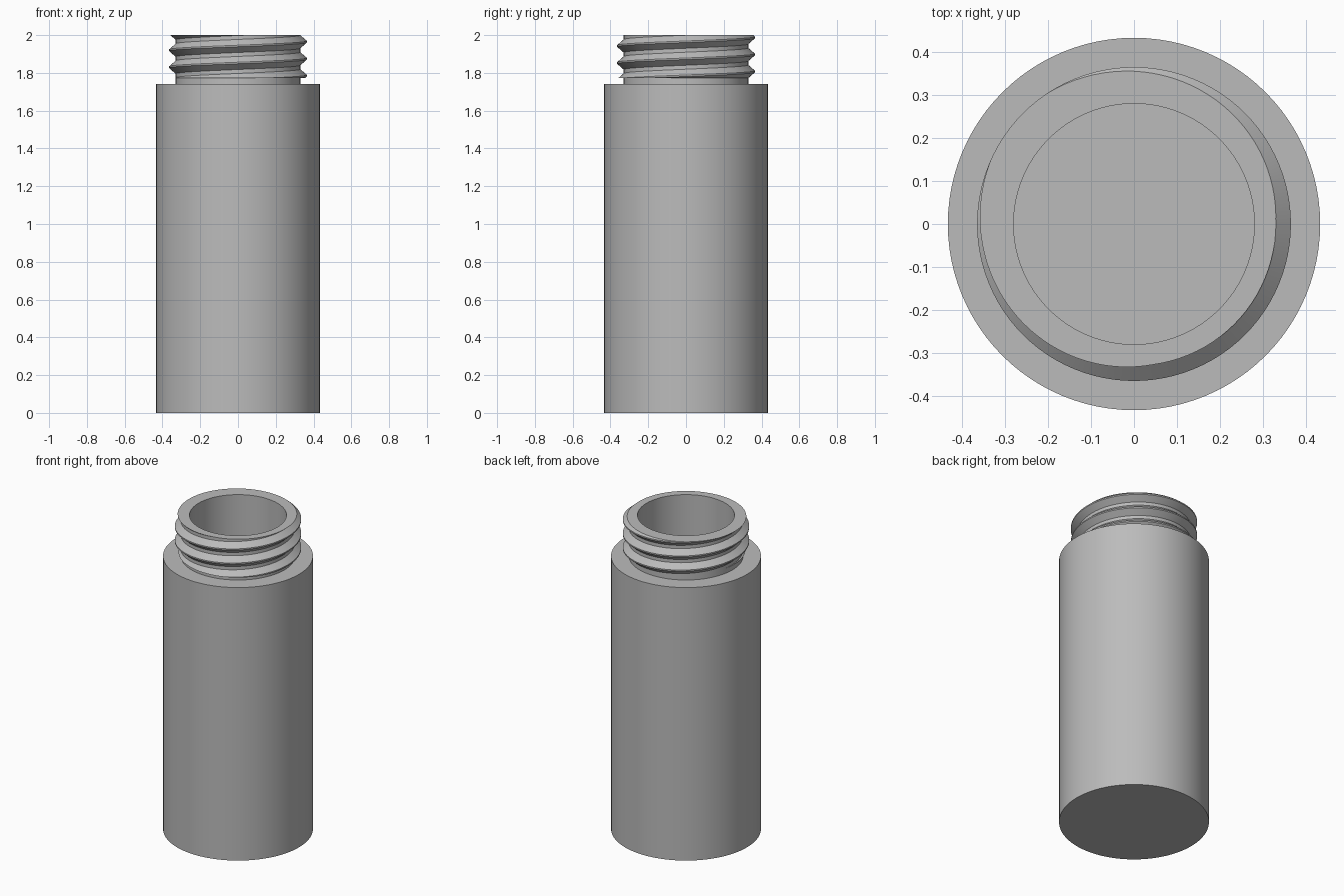
import bpy
import bmesh
from math import cos, sin, pi, radians
from mathutils import Vector

if "Cube" in bpy.data.objects:
    bpy.data.objects.remove(bpy.data.objects["Cube"], do_unlink=True)

SEGMENTS = 96
BODY_R, NECK_R, BORE_R, CREST_R = 0.433, 0.33, 0.28, 0.365
SHOULDER_Z, TOP_Z, FLOOR_Z = 1.74, 2.0, 0.1
PITCH, HALF_TOOTH = 0.09, 0.038
THREAD_BOTTOM = 1.772

grey = bpy.data.materials.new("satin grey")
grey.use_nodes = True
color = (0.5, 0.5, 0.5, 1)
grey.diffuse_color = color
grey.node_tree.nodes["Principled BSDF"].inputs["Base Color"].default_value = color


def finish(bm, name):
    """Turn a bmesh into a smooth object with sharp edges kept."""
    bmesh.ops.recalc_face_normals(bm, faces=bm.faces)
    mesh = bpy.data.meshes.new(name)
    bm.to_mesh(mesh)
    bm.free()
    mesh.materials.append(grey)
    obj = bpy.data.objects.new(name, mesh)
    bpy.context.collection.objects.link(obj)
    bpy.ops.object.select_all(action="DESELECT")
    obj.select_set(True)
    bpy.context.view_layer.objects.active = obj
    bpy.ops.object.shade_smooth_by_angle(angle=radians(30))
    return obj


def ring(bm, radius, z):
    return [bm.verts.new((radius * cos(2 * pi * i / SEGMENTS),
                          radius * sin(2 * pi * i / SEGMENTS), z))
            for i in range(SEGMENTS)]


def bridge(bm, a, b):
    for i in range(len(a)):
        j = (i + 1) % len(a)
        bm.faces.new((a[i], a[j], b[j], b[i]))


# Bottle: one lathed profile from the base, over the neck, to the bore floor
bm = bmesh.new()
profile = [(BODY_R, 0), (BODY_R, SHOULDER_Z), (NECK_R, SHOULDER_Z),
           (NECK_R, TOP_Z), (BORE_R, TOP_Z), (BORE_R, FLOOR_Z)]
rings = [ring(bm, r, z) for r, z in profile]
for lower, upper in zip(rings, rings[1:]):
    bridge(bm, lower, upper)
bm.faces.new(rings[0])
bm.faces.new(rings[-1])
finish(bm, "bottle_body")

# Screw thread: right-handed V tooth swept along a helix
bm = bmesh.new()
root = NECK_R - 0.004
tooth = [(root, -HALF_TOOTH), (CREST_R, -0.004),
         (CREST_R, 0.004), (root, HALF_TOOTH)]
start_z = 1.65
turns = 5
sections = []
for i in range(turns * SEGMENTS + 1):
    angle = pi + 2 * pi * i / SEGMENTS
    z = start_z + PITCH * i / SEGMENTS
    sections.append([bm.verts.new((r * cos(angle), r * sin(angle), z + dz))
                     for r, dz in tooth])
for a, b in zip(sections, sections[1:]):
    bridge(bm, a, b)
bm.faces.new(sections[0])
bm.faces.new(sections[-1])

# Trim the thread flat at the rim and just above the shoulder
for z, up in ((TOP_Z, 1), (THREAD_BOTTOM, -1)):
    cut = bmesh.ops.bisect_plane(
        bm, geom=bm.verts[:] + bm.edges[:] + bm.faces[:], dist=1e-6,
        plane_co=Vector((0, 0, z)), plane_no=Vector((0, 0, up)), clear_outer=True)
    edges = [e for e in cut["geom_cut"] if isinstance(e, bmesh.types.BMEdge)]
    bmesh.ops.holes_fill(bm, edges=edges, sides=0)
finish(bm, "neck_thread")
